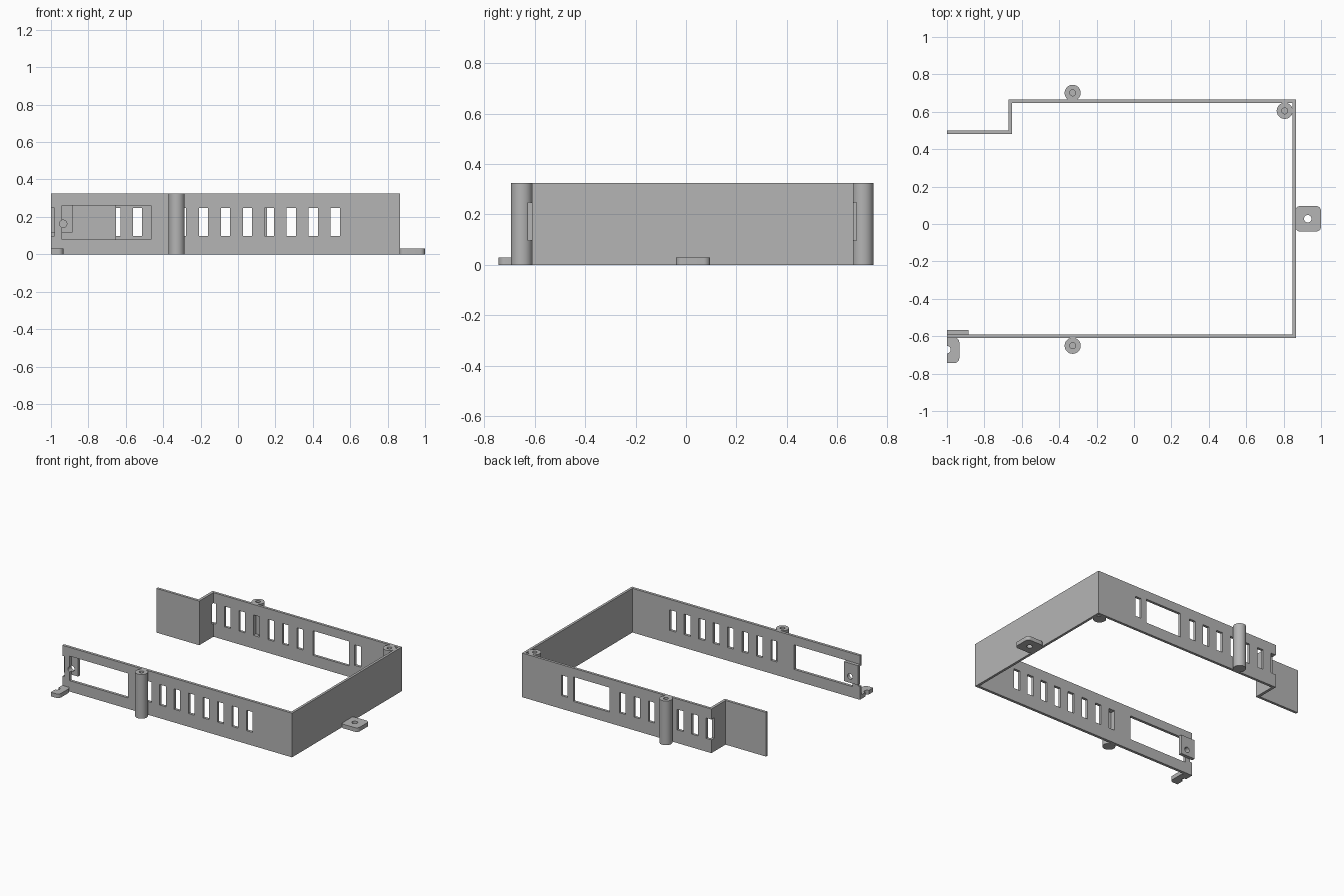
import bpy, bmesh, math
from mathutils import Matrix, Vector

cube = bpy.data.objects.get("Cube")
if cube:
    bpy.data.objects.remove(cube, do_unlink=True)

H = 0.324          # wall height
TAB_H = 0.03       # mounting tab thickness
PITCH, SLOT_W = 0.1175, 0.05
SLOT_Z = (0.097, 0.247)
WINDOW_Z = (0.08, 0.26)
FRONT_Y = (-0.627, -0.572)
BACK_Y = (0.63, 0.675)

grey = bpy.data.materials.new("plain grey")
grey.use_nodes = True
grey.diffuse_color = (0.46, 0.46, 0.46, 1)
grey.node_tree.nodes["Principled BSDF"].inputs["Base Color"].default_value = grey.diffuse_color


def add_object(name, bm):
    bmesh.ops.recalc_face_normals(bm, faces=bm.faces)
    mesh = bpy.data.meshes.new(name)
    bm.to_mesh(mesh)
    bm.free()
    mesh.materials.append(grey)
    obj = bpy.data.objects.new(name, mesh)
    bpy.context.collection.objects.link(obj)
    return obj


def prism(name, points, z0, z1):
    bm = bmesh.new()
    face = bm.faces.new([bm.verts.new((x, y, z0)) for x, y in points])
    new = bmesh.ops.extrude_face_region(bm, geom=[face])["geom"]
    verts = [v for v in new if isinstance(v, bmesh.types.BMVert)]
    bmesh.ops.translate(bm, verts=verts, vec=(0, 0, z1 - z0))
    return add_object(name, bm)


def boxes(name, ranges):
    bm = bmesh.new()
    for xs, ys, zs in ranges:
        lo, hi = Vector((xs[0], ys[0], zs[0])), Vector((xs[1], ys[1], zs[1]))
        m = Matrix.Translation((lo + hi) / 2) @ Matrix.Diagonal((*(hi - lo), 1))
        bmesh.ops.create_cube(bm, size=1, matrix=m)
    return add_object(name, bm)


def cylinder(name, centre, radius, depth, axis="Z"):
    bm = bmesh.new()
    turn = Matrix.Rotation(math.pi / 2, 4, "X") if axis == "Y" else Matrix()
    bmesh.ops.create_cone(bm, cap_ends=True, segments=48, radius1=radius, radius2=radius,
                          depth=depth, matrix=Matrix.Translation(centre) @ turn)
    return add_object(name, bm)


def cut(obj, *cutters):
    for cutter in cutters:
        mod = obj.modifiers.new("cut", "BOOLEAN")
        mod.operation, mod.solver, mod.object = "DIFFERENCE", "EXACT", cutter
    graph = bpy.context.evaluated_depsgraph_get()
    mesh = bpy.data.meshes.new_from_object(obj.evaluated_get(graph))
    obj.modifiers.clear()
    obj.data = mesh


def rounded_rect(x0, x1, y0, y1, r, steps=8):
    pts = []
    corners = ((x1 - r, y1 - r), (x0 + r, y1 - r), (x0 + r, y0 + r), (x1 - r, y0 + r))
    for i, (cx, cy) in enumerate(corners):
        for s in range(steps + 1):
            a = math.pi / 2 * (i + s / steps)
            pts.append((cx + r * math.cos(a), cy + r * math.sin(a)))
    return pts


def slot_x(i):
    c = -0.302 + PITCH * i
    return (c - SLOT_W / 2, c + SLOT_W / 2)


# Vent slots and windows
front_slots = [-6] + list(range(8))
back_slots = list(range(-3, 4)) + [7]
slots = boxes("slot_cutter",
              [(slot_x(i), FRONT_Y, SLOT_Z) for i in front_slots] +
              [(slot_x(i), BACK_Y, SLOT_Z) for i in back_slots])
windows = boxes("window_cutter", [((-0.94, -0.465), FRONT_Y, WINDOW_Z),
                                  ((0.156, 0.45), BACK_Y, WINDOW_Z)])
plate_hole = cylinder("plate_hole_cutter", (-0.935, -0.59, 0.163), 0.02, 0.2, "Y")

# Thin wall with a step at the back
outline = [(-1, -0.61), (0.866, -0.61), (0.866, 0.665), (-0.672, 0.665),
           (-0.672, 0.501), (-1, 0.501), (-1, 0.482), (-0.652, 0.482),
           (-0.652, 0.646), (0.848, 0.646), (0.848, -0.59), (-1, -0.59)]
wall = prism("wall", outline, 0, H)
cut(wall, slots, windows, plate_hole)

# Small plate with a hole inside the front wall
plate = boxes("inner_plate", [((-1, -0.886), (-0.59, -0.566), (0.117, 0.26))])
cut(plate, plate_hole)

# Screw posts with blind holes
posts = []
cutters = [slots, windows, plate_hole]
for name, x, y in (("front_post", -0.328, -0.651), ("back_post", -0.328, 0.701),
                   ("corner_post", 0.806, 0.605)):
    post = cylinder(name, (x, y, H / 2), 0.043, H)
    bore = cylinder(name + "_bore", (x, y, H), 0.016, 0.3)
    cut(post, bore, slots)
    posts.append(post)
    cutters.append(bore)

# Mounting tabs, the front one trimmed flush with the wall end
side_tab = prism("side_tab", rounded_rect(0.862, 1, -0.04, 0.096, 0.026), 0, TAB_H)
front_tab = prism("front_tab", rounded_rect(-1.07, -0.934, -0.743, -0.607, 0.026), 0, TAB_H)
side_hole = cylinder("side_hole_cutter", (0.929, 0.028, 0), 0.02, 0.2)
front_hole = cylinder("front_hole_cutter", (-1.0, -0.672, 0), 0.02, 0.2)
trim = boxes("trim_cutter", [((-1.2, -1), (-0.9, -0.5), (-0.1, 0.1))])
cut(side_tab, side_hole)
cut(front_tab, front_hole, trim)
cutters += [side_hole, front_hole, trim]

for c in cutters:
    bpy.data.objects.remove(c, do_unlink=True)

# Smooth round surfaces, sharp edges kept
bpy.ops.object.select_all(action="DESELECT")
for obj in [wall, plate, side_tab, front_tab] + posts:
    obj.select_set(True)
bpy.context.view_layer.objects.active = wall
bpy.ops.object.shade_smooth_by_angle(angle=math.radians(30))
